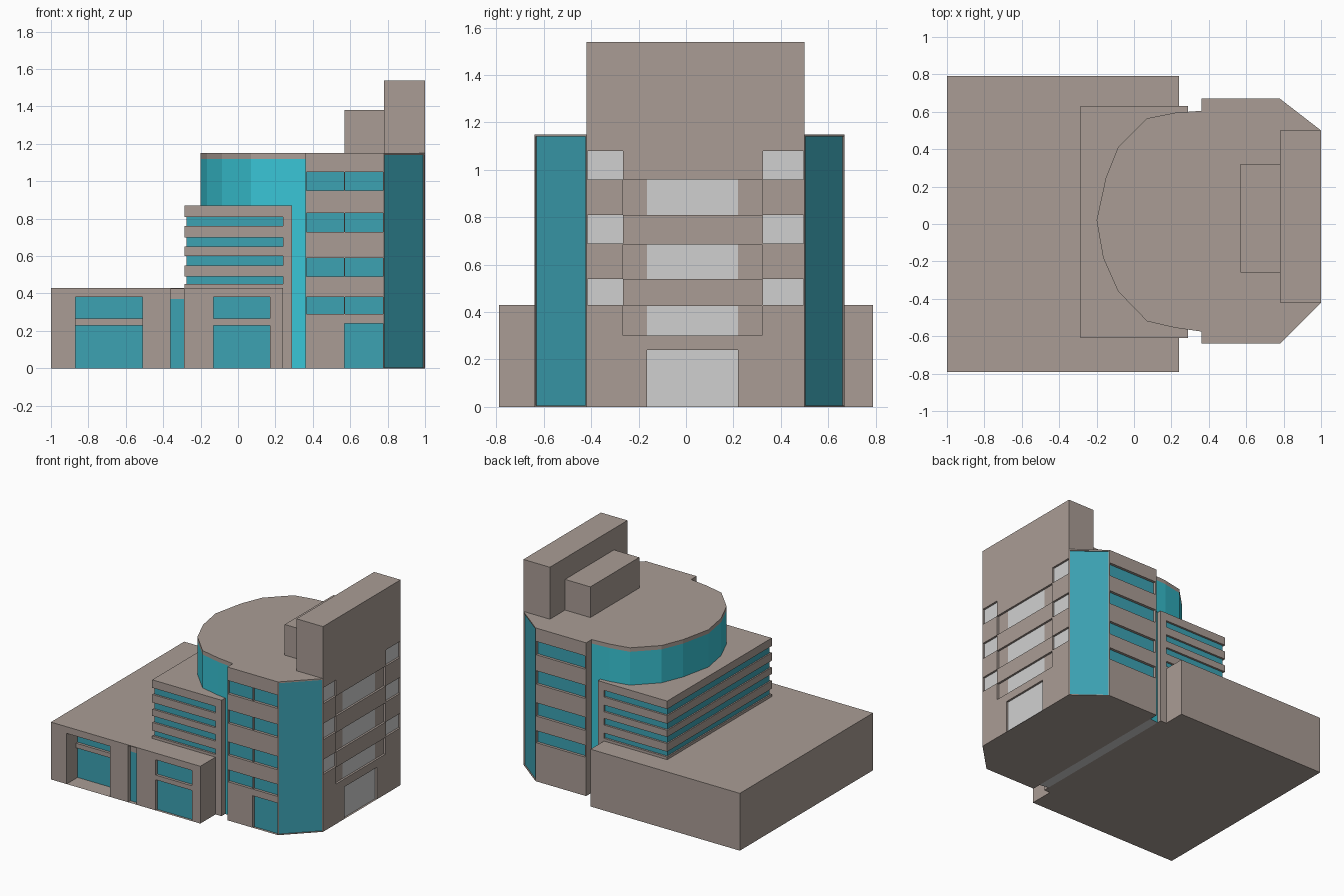
import bpy, bmesh
from mathutils import Vector

if "Cube" in bpy.data.objects:
    bpy.data.objects.remove(bpy.data.objects["Cube"])

MATS = []
for name, col in [("stone", (0.40, 0.335, 0.30)), ("window_teal", (0.045, 0.36, 0.45)),
                  ("drum_cyan", (0.04, 0.55, 0.66)), ("pale_grey", (0.63, 0.63, 0.63))]:
    m = bpy.data.materials.new(name)
    m.diffuse_color = (*col, 1)
    m.use_nodes = True
    m.node_tree.nodes["Principled BSDF"].inputs["Base Color"].default_value = m.diffuse_color
    MATS.append(m)
STONE, TEAL, CYAN, GREY = range(4)
UP = Vector((0, 0, 1))


def relief(bm, a, b, z0, z1, holes, wall):
    """Wall from a to b; holes are (u0, u1, z0, z1, depth, material), later ones win."""
    a, b = Vector((*a, 0)), Vector((*b, 0))
    length = (b - a).length
    d = (b - a).normalized()
    n = d.cross(UP)
    us = sorted({0, length, *(h[0] for h in holes), *(h[1] for h in holes)})
    zs = sorted({z0, z1, *(h[2] for h in holes), *(h[3] for h in holes)})

    def cell(i, j):
        u, z = (us[i] + us[i + 1]) / 2, (zs[j] + zs[j + 1]) / 2
        hit = [h for h in holes if h[0] < u < h[1] and h[2] < z < h[3]]
        return hit[-1][4:] if hit else (0, wall)

    def quad(mat, *pts):
        f = bm.faces.new([bm.verts.new(a + d * u + UP * z - n * e) for u, z, e in pts])
        f.material_index = mat

    for i in range(len(us) - 1):
        for j in range(len(zs) - 1):
            u, v, s, t = us[i], us[i + 1], zs[j], zs[j + 1]
            e, mat = cell(i, j)
            quad(mat, (u, s, e), (v, s, e), (v, t, e), (u, t, e))
            if i:
                p = cell(i - 1, j)[0]
                if p != e:
                    quad(wall, (u, s, p), (u, s, e), (u, t, e), (u, t, p))
            if j:
                p = cell(i, j - 1)[0]
                if p != e:
                    quad(wall, (u, s, p), (v, s, p), (v, s, e), (u, s, e))


def block(name, pts, z0, z1, wall=STONE, holes=None, bottom=None):
    """Upright prism over a counter-clockwise outline, with recesses per side."""
    bm = bmesh.new()
    for i, p in enumerate(pts):
        relief(bm, p, pts[(i + 1) % len(pts)], z0, z1, (holes or {}).get(i, []), wall)
    top = bm.faces.new([bm.verts.new((*p, z1)) for p in pts])
    low = bm.faces.new([bm.verts.new((*p, z0)) for p in reversed(pts)])
    top.material_index = wall
    low.material_index = wall if bottom is None else bottom
    bmesh.ops.remove_doubles(bm, verts=bm.verts, dist=1e-5)
    me = bpy.data.meshes.new(name)
    bm.to_mesh(me)
    bm.free()
    for m in MATS:
        me.materials.append(m)
    ob = bpy.data.objects.new(name, me)
    bpy.context.collection.objects.link(ob)
    return ob


def rect(x0, x1, y0, y1):
    return [(x0, y0), (x1, y0), (x1, y1), (x0, y1)]


# Low podium with openings along its front
shop = [(0.13, 0.49, 0, 0.38, 0.13, TEAL), (0.13, 0.49, 0.23, 0.265, 0.11, STONE),
        (0.64, 0.71, 0, 0.425, 0.03, STONE), (0.64, 0.71, 0, 0.37, 0.03, TEAL),
        (0.87, 1.17, 0, 0.23, 0.02, TEAL), (0.87, 1.17, 0.265, 0.38, 0.02, TEAL)]
block("podium", rect(-1, 0.24, -0.79, 0.79), 0, 0.43, holes={0: shop})

# Middle office block: glass core, stone floor bands, end pier
block("office_glass", rect(-0.275, 0.24, -0.595, 0.615), 0.43, 0.85, TEAL)
for k, (s, t) in enumerate([(0.43, 0.45), (0.49, 0.55), (0.60, 0.65), (0.70, 0.76), (0.81, 0.87)]):
    block(f"office_band_{k}", rect(-0.285, 0.24, -0.61, 0.63), s, t)
block("office_pier", rect(0.24, 0.29, -0.61, 0.63), 0, 0.87)

# Glazed link to the ground, rounded drum above, and its roof
block("glass_link", [(0.29, -0.565), (0.36, -0.575), (0.36, 0.605), (0.29, 0.598)],
      0, 0.87, CYAN, bottom=GREY)
drum = [(0.36, 0.605), (0.22, 0.595), (0.07, 0.565), (-0.085, 0.41), (-0.15, 0.25), (-0.2, 0.02),
        (-0.165, -0.18), (-0.085, -0.36), (0.07, -0.52), (0.22, -0.555), (0.36, -0.575)]
block("drum_glass", drum, 0.87, 1.12, CYAN)
block("drum_roof", drum, 1.12, 1.15)

# Main tower: ribbon windows front and back, glazed chamfers, pale side windows
rows = [(0.29, 0.38), (0.49, 0.59), (0.73, 0.83), (0.95, 1.05)]
front = [(u, v, s, t, 0.02, TEAL) for s, t in rows for u, v in [(0.005, 0.207), (0.213, 0.415)]]
front.append((0.21, 0.415, 0, 0.24, 0.02, TEAL))
back = [(0.005, 0.41, s, t, 0.02, TEAL) for s, t in rows]
side = [(u, v, s, t, 0.015, GREY) for s, t in [(0.43, 0.54), (0.69, 0.81), (0.96, 1.08)]
        for u, v in [(0.005, 0.155), (0.745, 0.915)]]
for s, t in [(0.30, 0.425), (0.54, 0.685), (0.81, 0.96)]:
    side += [(0.155, 0.74, s, t, 0.015, STONE), (0.255, 0.64, s, t, 0.015, GREY)]
side.append((0.255, 0.64, 0, 0.24, 0.015, GREY))
block("tower", [(0.36, -0.64), (0.78, -0.64), (1, -0.42), (1, 0.5), (0.78, 0.67), (0.36, 0.67)],
      0, 1.15, holes={0: front, 1: [(0.006, 0.305, 0.005, 1.14, 0.008, TEAL)], 2: side,
                      3: [(0.006, 0.272, 0.005, 1.14, 0.008, TEAL)], 4: back})

# Rooftop volumes
block("roof_slab", rect(0.78, 1, -0.42, 0.5), 1.15, 1.54)
block("plant_room", rect(0.57, 0.78, -0.26, 0.32), 1.15, 1.38)
